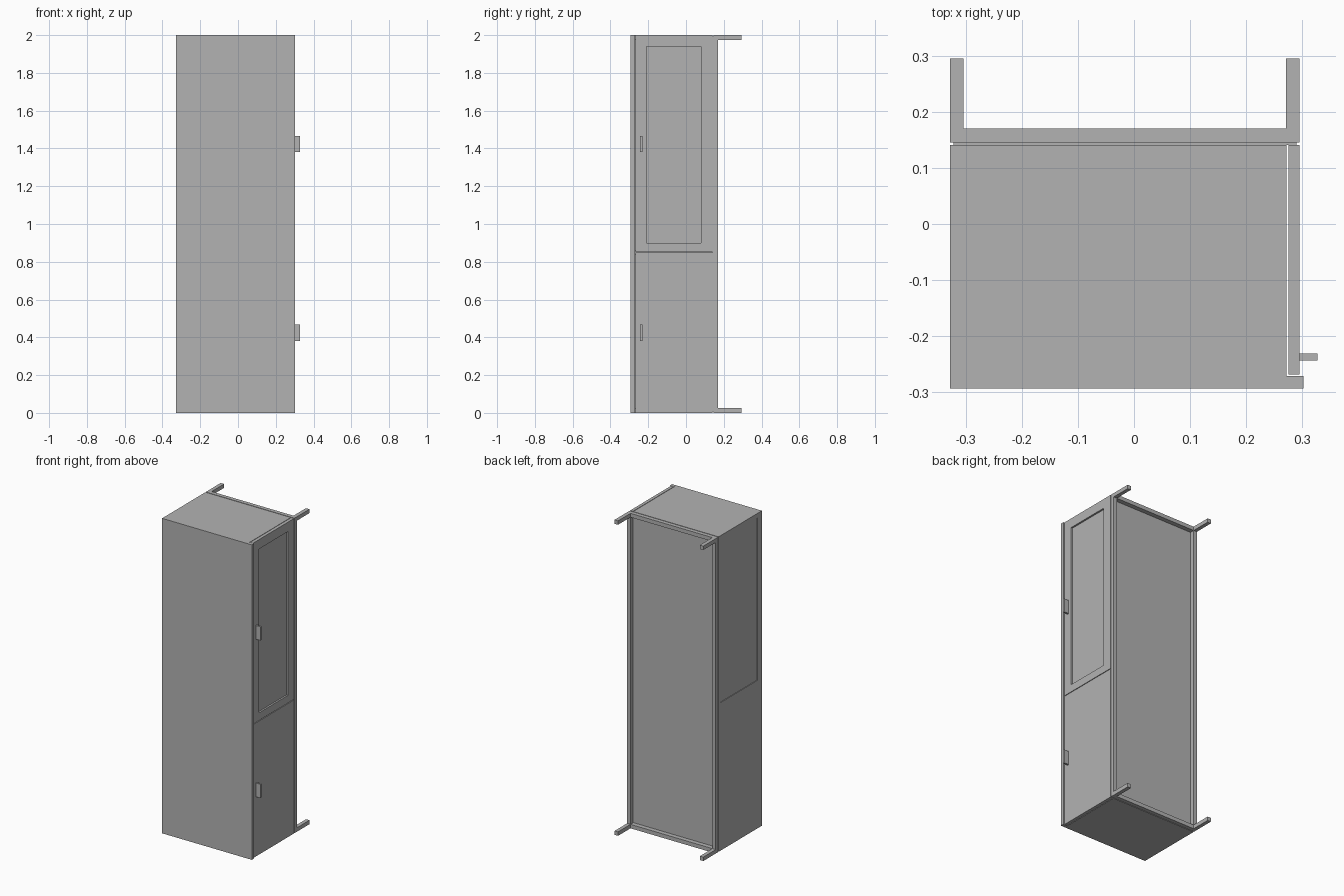
import bpy
import bmesh
from mathutils import Vector

cube = bpy.data.objects.get("Cube")
if cube:
    bpy.data.objects.remove(cube, do_unlink=True)

grey = bpy.data.materials.new("plain grey")
grey.use_nodes = True
COLOUR = (0.45, 0.45, 0.45, 1.0)
grey.diffuse_color = COLOUR
grey.node_tree.nodes["Principled BSDF"].inputs["Base Color"].default_value = COLOUR


def boxes(name, *extents):
    """One object made of boxes, each given as (x0, x1, y0, y1, z0, z1)."""
    bm = bmesh.new()
    for x0, x1, y0, y1, z0, z1 in extents:
        verts = bmesh.ops.create_cube(bm, size=1)["verts"]
        size = Vector((x1 - x0, y1 - y0, z1 - z0))
        mid = Vector((x0 + x1, y0 + y1, z0 + z1)) / 2
        for v in verts:
            v.co = v.co * size + mid
    mesh = bpy.data.meshes.new(name)
    bm.to_mesh(mesh)
    bm.free()
    mesh.materials.append(grey)
    obj = bpy.data.objects.new(name, mesh)
    bpy.context.collection.objects.link(obj)
    return obj


def frame(name, axis, depth, outer, inner):
    """Rectangular frame facing x or y; outer and inner are (u0, u1, z0, z1)."""
    u0, u1, z0, z1 = outer
    a0, a1, b0, b1 = inner
    bars = [(u0, a0, z0, z1), (a1, u1, z0, z1), (a0, a1, z0, b0), (a0, a1, b1, z1)]
    if axis == "x":
        return boxes(name, *[(*depth, p, q, r, s) for p, q, r, s in bars])
    return boxes(name, *[(p, q, *depth, r, s) for p, q, r, s in bars])


LEFT, INNER = -0.328, 0.272      # carcass extent in x
FRONT, BACK = -0.271, 0.141      # carcass extent in y
SPLIT = 0.85                     # height between the two doors

# Carcass panels
boxes("outer_side_panel", (LEFT, 0.302, -0.293, FRONT, 0, 2))
boxes("mounting_side_panel", (LEFT, INNER, BACK - 0.02, BACK, 0, 2))
boxes("top_panel", (LEFT, INNER, FRONT, BACK - 0.02, 1.978, 2))
boxes("bottom_panel", (LEFT, INNER, FRONT, BACK - 0.02, 0, 0.022))
boxes("middle_shelf", (LEFT + 0.02, INNER, FRONT, BACK - 0.02, SPLIT - 0.012, SPLIT + 0.012))

# Rear wall with a shallow recessed upper panel
frame("rear_wall", "x", (LEFT, LEFT + 0.015),
      (FRONT, BACK - 0.02, 0.022, 1.978), (-0.25, 0.12, 0.94, 1.97))
boxes("rear_recessed_panel", (LEFT + 0.004, LEFT + 0.012, -0.25, 0.12, 0.94, 1.97))

# Doors: glazed upper one and plain lower one
DOOR = (0.275, 0.295)
frame("upper_door_frame", "x", DOOR, (-0.268, BACK, SPLIT + 0.002, 2), (-0.21, 0.08, 0.90, 1.94))
boxes("upper_door_pane", (0.279, 0.284, -0.21, 0.08, 0.90, 1.94))
boxes("lower_door", (*DOOR, -0.268, BACK, 0, SPLIT - 0.002))
for name, z in (("upper_handle", 1.38), ("lower_handle", 0.38)):
    boxes(name, (0.295, 0.327, -0.243, -0.231, z, z + 0.087))

# Mounting frame with spacer and four standoff arms
frame("spacer", "y", (BACK, 0.146), (-0.322, 0.29, 0.004, 1.996), (-0.305, 0.272, 0.025, 1.975))
frame("mounting_frame", "y", (0.145, 0.17), (LEFT, 0.295, 0, 2), (-0.304, 0.271, 0.025, 1.975))
for side, x in (("right", LEFT), ("left", 0.271)):
    for level, z in (("lower", 0), ("upper", 1.975)):
        boxes(f"{level}_{side}_arm", (x, x + 0.024, 0.17, 0.295, z, z + 0.025))
